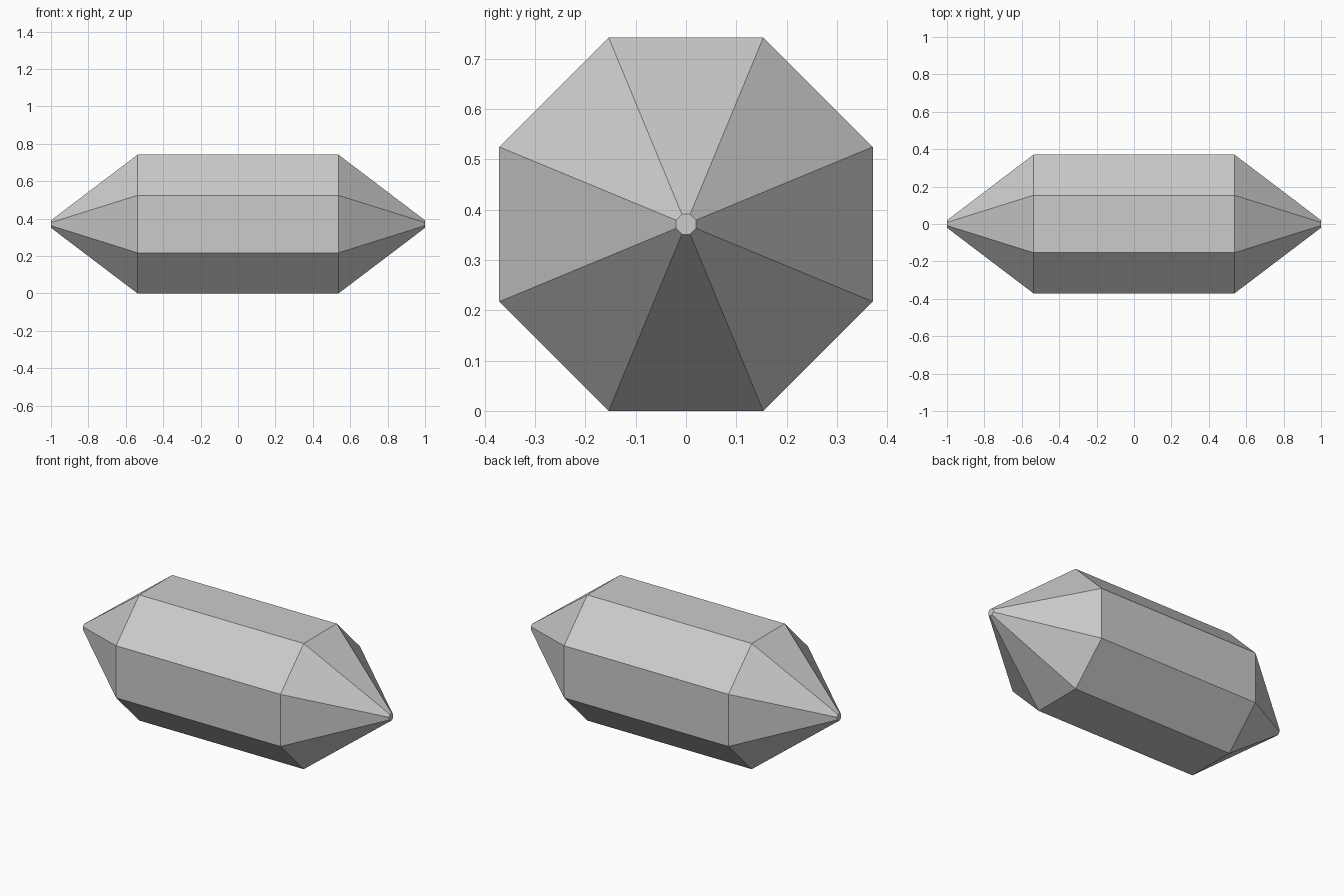
import bpy, bmesh, math

if "Cube" in bpy.data.objects:
    bpy.data.objects.remove(bpy.data.objects["Cube"])

SIDES = 8
APOTHEM = 0.371          # half the height across flats
TIP_APOTHEM = 0.02
SHOULDER_X = 0.537
TIP_X = 1.0

grey = bpy.data.materials.new("stone grey")
grey.diffuse_color = (0.6, 0.6, 0.6, 1)
grey.use_nodes = True
grey.node_tree.nodes["Principled BSDF"].inputs["Base Color"].default_value = grey.diffuse_color


def ring(bm, x, apothem):
    """Octagon around the x axis with flat sides up and down."""
    r = apothem / math.cos(math.pi / SIDES)
    angles = [(i + 0.5) * 2 * math.pi / SIDES for i in range(SIDES)]
    return [bm.verts.new((x, r * math.cos(a), APOTHEM + r * math.sin(a)))
            for a in angles]


# Double-pointed crystal: a prism with a tapered, blunt tip at each end
bm = bmesh.new()
profile = [(-TIP_X, TIP_APOTHEM), (-SHOULDER_X, APOTHEM),
           (SHOULDER_X, APOTHEM), (TIP_X, TIP_APOTHEM)]
rings = [ring(bm, x, a) for x, a in profile]
for a, b in zip(rings, rings[1:]):
    for i in range(SIDES):
        j = (i + 1) % SIDES
        bm.faces.new((a[i], a[j], b[j], b[i]))

# Blunt end caps
bm.faces.new(rings[0])
bm.faces.new(rings[-1])
bmesh.ops.recalc_face_normals(bm, faces=bm.faces)

mesh = bpy.data.meshes.new("crystal")
bm.to_mesh(mesh)
bm.free()
mesh.materials.append(grey)
bpy.context.collection.objects.link(bpy.data.objects.new("crystal", mesh))
